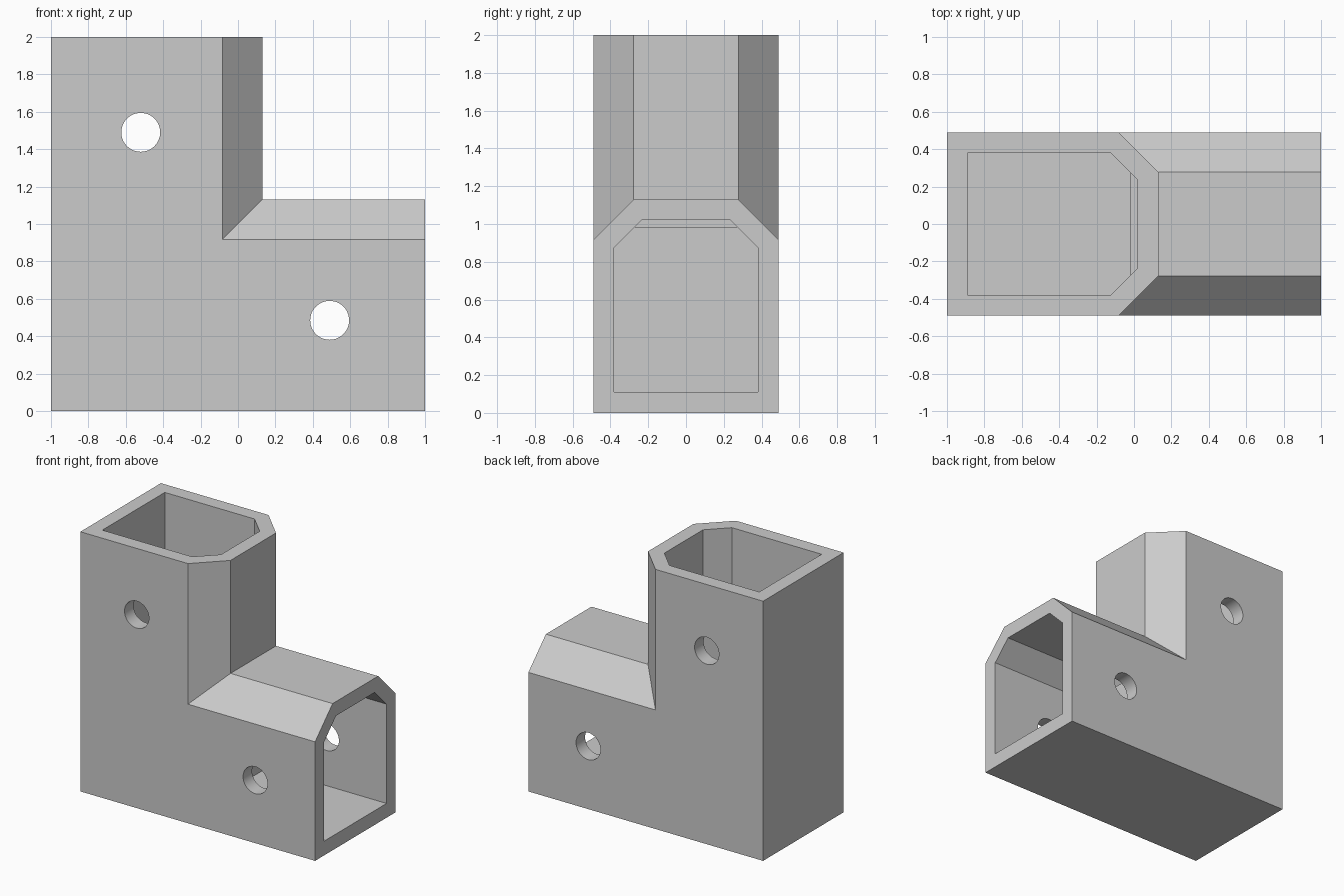
import bpy, bmesh
from math import radians
from mathutils import Matrix, Vector

HALF = 0.49        # half depth of the bracket
OUTER = 1.13       # outer height of each arm
BEVEL = 0.213      # outer edge bevel
WALL = 0.11        # wall thickness
SOCKET_END = -0.02 # blind end of each socket, 1.02 deep

cube = bpy.data.objects.get("Cube")
if cube:
    bpy.data.objects.remove(cube)

grey = bpy.data.materials.new("matte_grey")
grey.use_nodes = True
colour = (0.6, 0.6, 0.6, 1)
grey.diffuse_color = colour
grey.node_tree.nodes["Principled BSDF"].inputs["Base Color"].default_value = colour


def loft(name, rings):
    """Join matching rings of points into a closed solid."""
    bm = bmesh.new()
    loops = [[bm.verts.new(p) for p in ring] for ring in rings]
    for a, b in zip(loops, loops[1:]):
        for i in range(len(a)):
            j = (i + 1) % len(a)
            bm.faces.new((a[i], a[j], b[j], b[i]))
    bm.faces.new(loops[0])
    bm.faces.new(loops[-1])
    bmesh.ops.recalc_face_normals(bm, faces=bm.faces)
    bmesh.ops.dissolve_limit(bm, angle_limit=radians(1), verts=bm.verts, edges=bm.edges)
    mesh = bpy.data.meshes.new(name)
    bm.to_mesh(mesh)
    bm.free()
    obj = bpy.data.objects.new(name, mesh)
    bpy.context.collection.objects.link(obj)
    obj.data.materials.append(grey)
    return obj


def elbow_section(y, h):
    """L outline at depth y whose arms are h thick."""
    outline = [(-1, 0), (1, 0), (1, h), (h - 1, h), (h - 1, 2), (-1, 2)]
    return [(x, y, z) for x, z in outline]


# Elbow body: thinner arms at the outer layers give the mitred bevels
inner = HALF - BEVEL
bracket = loft("elbow_bracket", [
    elbow_section(-HALF, OUTER - BEVEL), elbow_section(-inner, OUTER),
    elbow_section(inner, OUTER), elbow_section(HALF, OUTER - BEVEL)])

# Socket profile: square with its two inner corners cut
w, top, cut = HALF - WALL, OUTER - WALL, 0.145
profile = [(-w, WALL), (w, WALL), (w, top - cut), (w - cut, top),
           (cut - w, top), (-w, top - cut)]
side_socket = loft("side_socket_cutter",
                   [[(x, y, h) for y, h in profile] for x in (SOCKET_END, 1.1)])
top_socket = loft("top_socket_cutter",
                  [[(h - 1, y, z) for y, h in profile] for z in (SOCKET_END + 1.005, 2.1)])


def pin_hole(name, x, z):
    """Round cutter running front to back."""
    bpy.ops.mesh.primitive_cylinder_add(vertices=48, radius=0.104, depth=1.2,
                                        location=(x, 0, z), rotation=(radians(90), 0, 0))
    bpy.context.object.name = name
    bpy.context.object.data.materials.append(grey)
    return bpy.context.object


cutters = [side_socket, top_socket,
           pin_hole("top_pin_cutter", -0.52, 1.49),
           pin_hole("side_pin_cutter", 0.49, 0.485)]

# Cut the sockets and pin holes, then discard the cutters
bpy.ops.object.select_all(action="DESELECT")
bpy.context.view_layer.objects.active = bracket
bracket.select_set(True)
for cutter in cutters:
    mod = bracket.modifiers.new(cutter.name, "BOOLEAN")
    mod.operation = "DIFFERENCE"
    mod.solver = "EXACT"
    mod.object = cutter
    bpy.ops.object.modifier_apply(modifier=mod.name)
    bpy.data.objects.remove(cutter)
bpy.ops.object.shade_smooth_by_angle(angle=radians(30))
